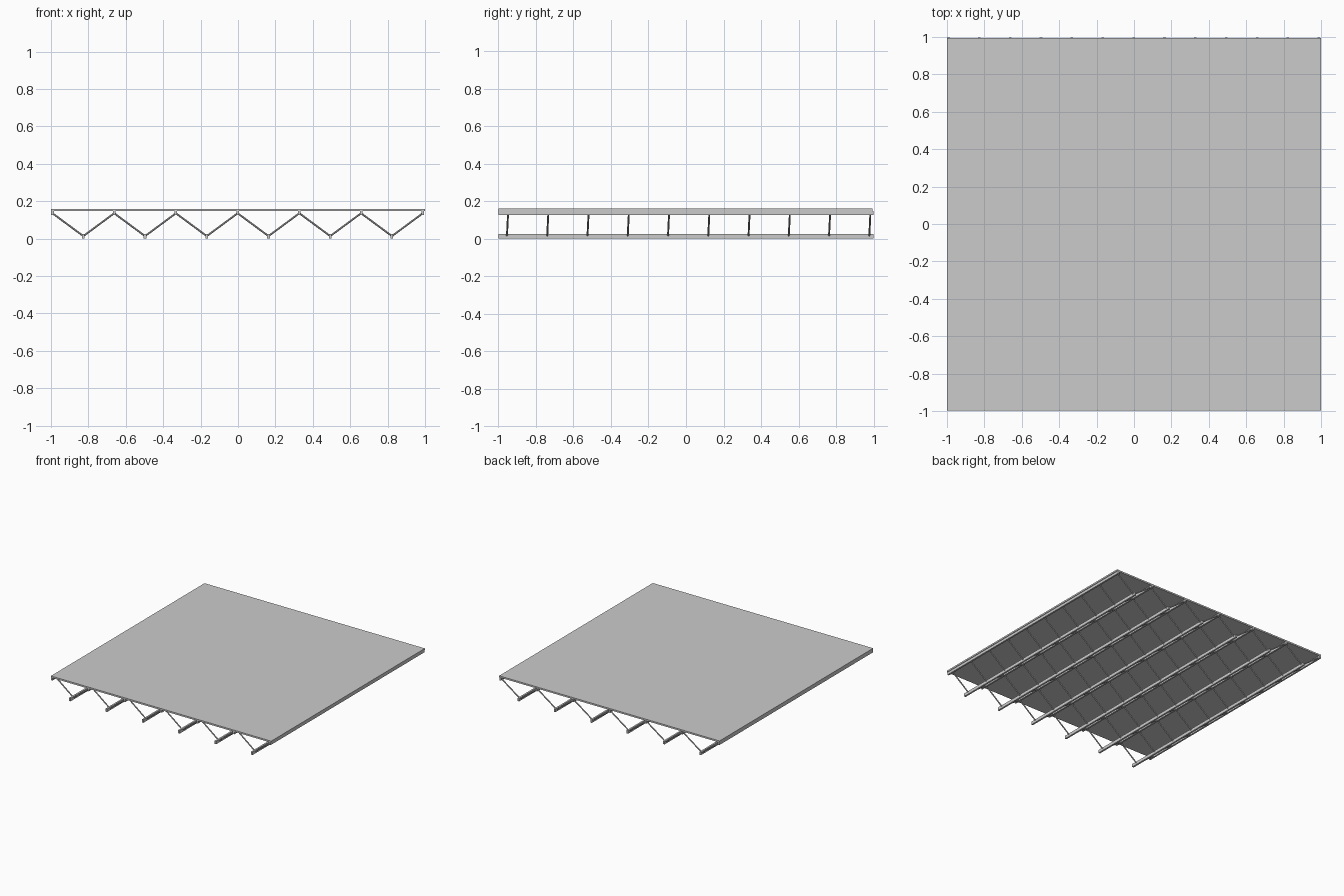
import bpy, bmesh
from mathutils import Matrix, Vector

if "Cube" in bpy.data.objects:
    bpy.data.objects.remove(bpy.data.objects["Cube"])

def make_object(name, bm):
    bmesh.ops.recalc_face_normals(bm, faces=bm.faces)
    mesh = bpy.data.meshes.new(name)
    bm.to_mesh(mesh)
    bm.free()
    obj = bpy.data.objects.new(name, mesh)
    bpy.context.collection.objects.link(obj)
    return obj

def box(name, x, y, z):
    bm = bmesh.new()
    size = Vector((x[1] - x[0], y[1] - y[0], z[1] - z[0]))
    mid = Vector((sum(x) / 2, sum(y) / 2, sum(z) / 2))
    bmesh.ops.create_cube(bm, size=1, matrix=Matrix.Translation(mid) @ Matrix.Diagonal((*size, 1)))
    return make_object(name, bm)

def rod(name, a, b, radius):
    a, b = Vector(a), Vector(b)
    d = b - a
    rot = d.to_track_quat('Z', 'Y').to_matrix().to_4x4()
    bm = bmesh.new()
    bmesh.ops.create_cone(bm, cap_ends=True, segments=8, radius1=radius, radius2=radius,
                          depth=d.length, matrix=Matrix.Translation((a + b) / 2) @ rot)
    obj = make_object(name, bm)
    # repeat each web member along the length of the deck
    arr = obj.modifiers.new("repeat", 'ARRAY')
    arr.count = 10
    arr.use_relative_offset = False
    arr.use_constant_offset = True
    arr.constant_offset_displace = (0, 0.2145, 0)
    return obj

# Deck slab
box("deck_slab", (-1, 1), (-0.998, 0.994), (0.147, 0.16))

# Upper and lower chords, alternating across the width
step = 0.165
xs = [-0.992 + step * i for i in range(13)]
for i, x in enumerate(xs):
    name, z = ("upper_chord", (0.126, 0.149)) if i % 2 == 0 else ("lower_chord", (0.0, 0.025))
    box(name, (x - 0.007, x + 0.007), (-0.998, 0.998), z)

# Diagonal web struts zigzagging between the chords
for i in range(12):
    za, zb = (0.136, 0.014) if i % 2 == 0 else (0.014, 0.136)
    ya, yb = (-0.948, -0.954) if i % 2 == 0 else (-0.954, -0.948)
    rod("diagonal_strut", (xs[i], ya, za), (xs[i + 1], yb, zb), 0.005)
